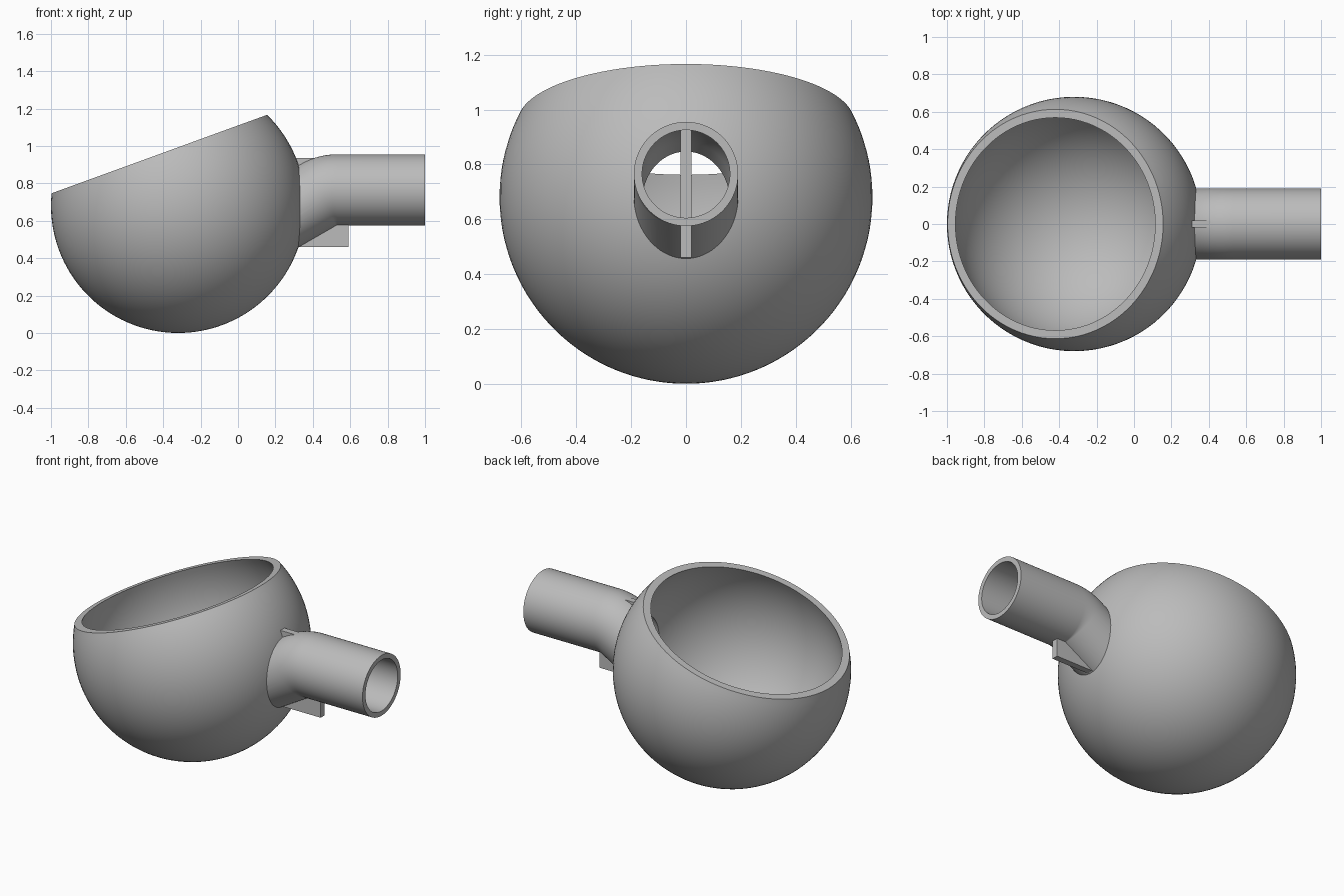
import bpy, bmesh
from math import sin, cos, asin, pi, radians
from mathutils import Vector, Matrix

if "Cube" in bpy.data.objects:
    bpy.data.objects.remove(bpy.data.objects["Cube"])

CENTRE = Vector((-0.32, 0, 0.68))
R_OUT, R_IN, RIM = 0.68, 0.64, 0.294      # bowl radii, rim plane distance
TILT, BEND = radians(-20), radians(30)

grey = bpy.data.materials.new("plain grey")
grey.use_nodes = True
colour = (0.5, 0.5, 0.5, 1)
grey.diffuse_color = colour
grey.node_tree.nodes["Principled BSDF"].inputs["Base Color"].default_value = colour


def make_object(name, bm):
    bmesh.ops.recalc_face_normals(bm, faces=bm.faces)
    mesh = bpy.data.meshes.new(name)
    bm.to_mesh(mesh)
    bm.free()
    mesh.materials.append(grey)
    obj = bpy.data.objects.new(name, mesh)
    bpy.context.collection.objects.link(obj)
    return obj


def bent_rod(name, radius, start, reach):
    """Solid rod: level from x=start, then bent down toward the bowl."""
    pivot, r = Vector((0.53, 0, 0.565)), 0.2
    stations = [(Vector((start, 0, pivot.z + r)), 0)]
    for i in range(13):
        a = BEND * i / 12
        stations.append((pivot + r * Vector((-sin(a), 0, cos(a))), a))
    end = stations[-1][0] - reach * Vector((cos(BEND), 0, sin(BEND)))
    stations.append((end, BEND))
    bm, rings, n = bmesh.new(), [], 72
    for p, a in stations:
        up = Vector((-sin(a), 0, cos(a)))
        rings.append([bm.verts.new(p + radius * (cos(t) * up + sin(t) * Vector((0, 1, 0))))
                      for t in (2 * pi * k / n for k in range(n))])
    for low, high in zip(rings, rings[1:]):
        for k in range(n):
            m = (k + 1) % n
            bm.faces.new((low[k], low[m], high[m], high[k]))
    bm.faces.new(rings[0])
    bm.faces.new(rings[-1])
    return make_object(name, bm)


def subtract(obj, cutter):
    mod = obj.modifiers.new("cut", 'BOOLEAN')
    mod.operation, mod.solver, mod.object = 'DIFFERENCE', 'EXACT', cutter
    bpy.context.view_layer.update()
    result = bpy.data.meshes.new_from_object(
        obj.evaluated_get(bpy.context.evaluated_depsgraph_get()))
    obj.modifiers.clear()
    obj.data = result


def arc(radius, steps=40):
    top = asin(RIM / radius)
    angles = [-pi / 2 + (top + pi / 2) * i / steps for i in range(steps + 1)]
    return [Vector((radius * cos(a), 0, radius * sin(a))) for a in angles]


# Bowl: thick shell turned about a tilted axis
bm = bmesh.new()
verts = [bm.verts.new(p) for p in arc(R_OUT) + arc(R_IN)[::-1]]
edges = [bm.edges.new(pair) for pair in zip(verts, verts[1:])]
bmesh.ops.spin(bm, geom=verts + edges, cent=(0, 0, 0), axis=(0, 0, 1),
               angle=2 * pi, steps=96, use_duplicate=False)
bmesh.ops.remove_doubles(bm, verts=bm.verts, dist=0.0005)
bm.transform(Matrix.Translation(CENTRE) @ Matrix.Rotation(TILT, 4, 'Y'))
bowl = make_object("bowl", bm)

# Spout: bent tube, trimmed inside the bowl wall
spout = bent_rod("spout", 0.19, 1.0, 0.25)
bore = bent_rod("bore_cutter", 0.16, 1.1, 0.35)
bm = bmesh.new()
bmesh.ops.create_uvsphere(bm, u_segments=96, v_segments=64, radius=0.66,
                          matrix=Matrix.Translation(CENTRE))
ball = make_object("ball_cutter", bm)
subtract(spout, bore)
subtract(spout, ball)
subtract(bowl, bore)
for cutter in (bore, ball):
    bpy.data.objects.remove(cutter)

# Fin: thin upright plate crossing the spout beside the bowl
bm = bmesh.new()
bmesh.ops.create_cube(bm, size=1, matrix=Matrix.Translation((0.445, 0, 0.6975))
                      @ Matrix.Diagonal((0.29, 0.04, 0.475, 1)))
make_object("fin", bm)

bpy.ops.object.select_all(action='DESELECT')
for obj in (bowl, spout):
    obj.select_set(True)
bpy.context.view_layer.objects.active = bowl
bpy.ops.object.shade_smooth_by_angle(angle=radians(30))
